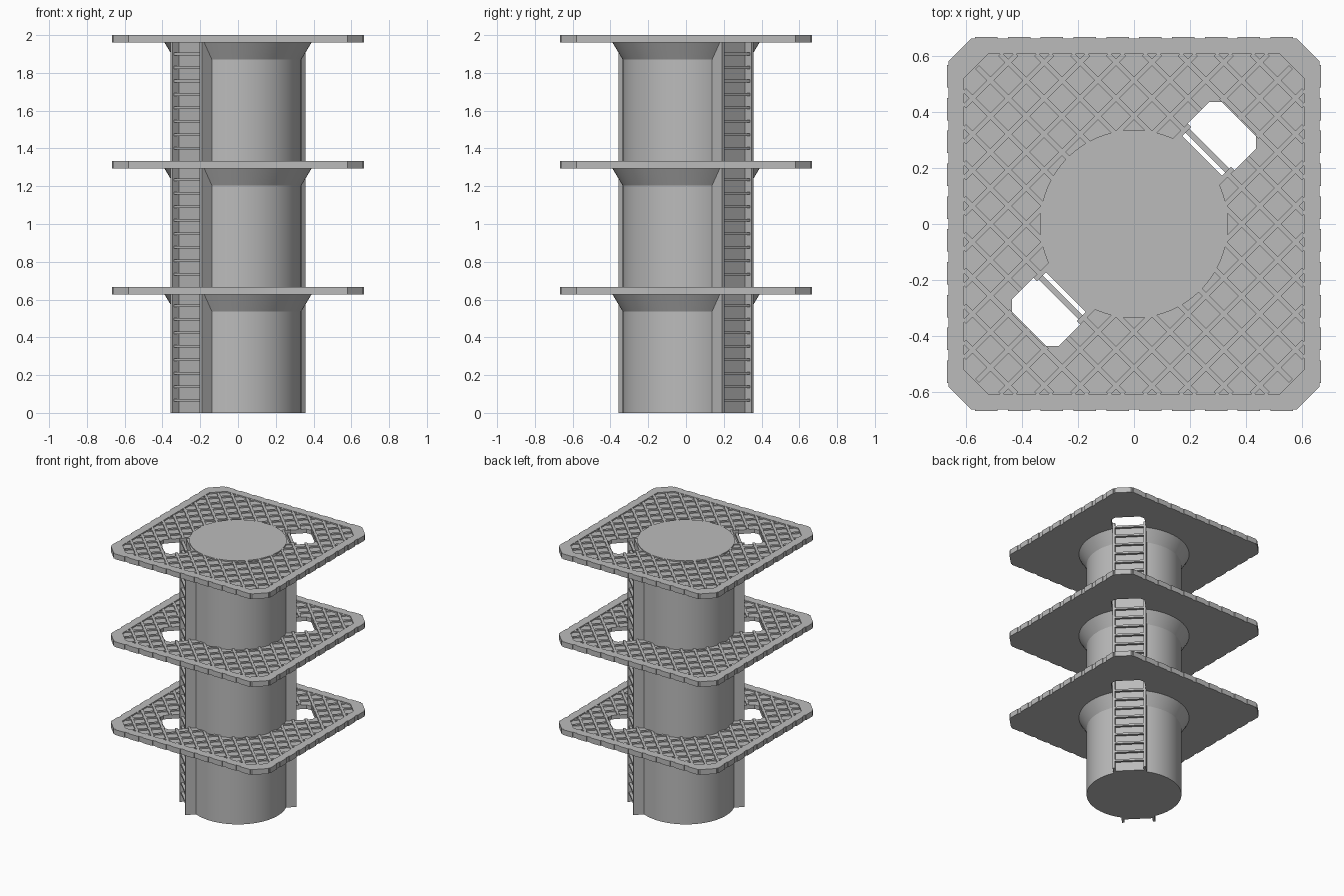
import bpy, bmesh, math
from mathutils import Matrix, Vector

cube = bpy.data.objects.get("Cube")
if cube:
    bpy.data.objects.remove(cube, do_unlink=True)

grey = bpy.data.materials.new("concrete_grey")
grey.use_nodes = True
COLOUR = (0.5, 0.5, 0.5, 1)
grey.diffuse_color = COLOUR
grey.node_tree.nodes["Principled BSDF"].inputs["Base Color"].default_value = COLOUR

LEVEL = 2 / 3            # storey height
R = 0.335                # column radius
SLAB = 0.04              # floor thickness
GRID = 0.0905            # spacing of the floor ribs
SLOT, SLOT_END = 0.118, 0.528
DIAG = Matrix.Rotation(math.radians(45), 4, 'Z')   # local x runs along the ladder diagonal


def finish(bm, name, smooth=False):
    bmesh.ops.recalc_face_normals(bm, faces=bm.faces)
    mesh = bpy.data.meshes.new(name)
    bm.to_mesh(mesh)
    bm.free()
    mesh.materials.append(grey)
    ob = bpy.data.objects.new(name, mesh)
    bpy.context.collection.objects.link(ob)
    if smooth:
        bpy.ops.object.select_all(action='DESELECT')
        ob.select_set(True)
        bpy.context.view_layer.objects.active = ob
        bpy.ops.object.shade_smooth_by_angle(angle=math.radians(30))
    return ob


def box(bm, x, y, z, turn=Matrix()):
    """Box from (min, max) ranges, turned about the centre axis."""
    size = Matrix.Diagonal((x[1] - x[0], y[1] - y[0], z[1] - z[0], 1))
    mid = Matrix.Translation((sum(x) / 2, sum(y) / 2, sum(z) / 2))
    bmesh.ops.create_cube(bm, size=1, matrix=turn @ mid @ size)


def prism(bm, points, z0, z1, turn=Matrix()):
    base = bm.faces.new([bm.verts.new(turn @ Vector((x, y, z0))) for x, y in points])
    top = bmesh.ops.extrude_face_region(bm, geom=[base])["geom"]
    bmesh.ops.translate(bm, vec=(0, 0, z1 - z0), verts=[g for g in top if isinstance(g, bmesh.types.BMVert)])


def octagon(half, cut):
    """Square outline with chamfered corners."""
    pts = []
    for k in range(4):
        c, s = round(math.cos(k * math.pi / 2)), round(math.sin(k * math.pi / 2))
        for x, y in ((half, cut), (cut, half)):
            pts.append((x * c - y * s, x * s + y * c))
    return pts


def cut(ob, cutter):
    mod = ob.modifiers.new("ladder_slot", 'BOOLEAN')
    mod.operation, mod.object, mod.solver = 'DIFFERENCE', cutter, 'EXACT'
    bpy.ops.object.select_all(action='DESELECT')
    ob.select_set(True)
    bpy.context.view_layer.objects.active = ob
    bpy.ops.object.modifier_apply(modifier=mod.name)


# central column
bm = bmesh.new()
bmesh.ops.create_cone(bm, cap_ends=True, segments=64, radius1=R, radius2=R, depth=2,
                      matrix=Matrix.Translation((0, 0, 1)))
finish(bm, "column", True)

# slot cutter for both ladders
bm = bmesh.new()
c = 0.03
outline = [(0.25, -SLOT), (SLOT_END - c, -SLOT), (SLOT_END, c - SLOT),
           (SLOT_END, SLOT - c), (SLOT_END - c, SLOT), (0.25, SLOT)]
for side in (0, math.pi):
    prism(bm, outline, -0.3, 0.1, DIAG @ Matrix.Rotation(side, 4, 'Z'))
cutter = finish(bm, "slot_cutter")
cutter.hide_render = True

# floor slab, top surface at local z = 0
bm = bmesh.new()
prism(bm, octagon(0.661, 0.58), -SLAB, -0.01)
slab = finish(bm, "floor_slab")
cut(slab, cutter)

# flared collar under the floor
bm = bmesh.new()
bmesh.ops.create_cone(bm, cap_ends=True, segments=64, radius1=R, radius2=0.389, depth=0.09,
                      matrix=Matrix.Translation((0, 0, -SLAB - 0.045)))
collar = finish(bm, "collar", True)
cut(collar, cutter)
bpy.data.objects.remove(cutter, do_unlink=True)

# raised rim around the floor
bm = bmesh.new()
loops = [[bm.verts.new((x, y, z)) for x, y in octagon(h, k)]
         for h, k, z in ((0.605, 0.52, -0.01), (0.605, 0.52, 0),
                         (0.661, 0.58, 0), (0.661, 0.58, -0.01))]
for a, b in zip(loops, loops[1:] + loops[:1]):
    for i in range(8):
        j = (i + 1) % 8
        bm.faces.new((a[i], a[j], b[j], b[i]))
rim = finish(bm, "floor_rim")

# edge blocks along the four sides and plain corner blocks
bm = bmesh.new()
for k in range(4):
    turn = Matrix.Rotation(k * math.pi / 2, 4, 'Z')
    for i in range(10):
        mid = (i - 4.5) * 0.117
        box(bm, (0.65, 0.667), (mid - 0.04, mid + 0.04), (-SLAB, 0), turn)
edges = finish(bm, "edge_blocks")

# diagonal lattice of ribs, kept clear of the ladder slots
bm = bmesh.new()
W = 0.009
for k in range(-8, 9):
    u = k * GRID
    end = min(0.856 - abs(u), 0.79)
    along = SLOT_END if abs(u) < SLOT + W else 0.25 if abs(u) < 0.2 else 0
    across = SLOT if 0.25 < abs(u) < SLOT_END + W else 0
    for s in (1, -1):
        if along < end:
            box(bm, sorted((s * along, s * end)), (u - W, u + W), (-0.012, -0.001), DIAG)
        if across < end:
            box(bm, (u - W, u + W), sorted((s * across, s * end)), (-0.012, -0.001), DIAG)
ribs = finish(bm, "floor_ribs")

# repeat the floor parts on every storey
for part in (slab, collar, rim, edges, ribs):
    part.location.z = LEVEL
    for n in (2, 3):
        copy = part.copy()
        copy.location.z = n * LEVEL
        bpy.context.collection.objects.link(copy)

# ladders: two rails, a back plate and rungs
for side, name in ((0, "back_left_ladder"), (math.pi, "front_right_ladder")):
    turn = DIAG @ Matrix.Rotation(side, 4, 'Z')
    bm = bmesh.new()
    for s in (1, -1):
        box(bm, (0.3, 0.389), sorted((s * 0.1, s * SLOT)), (0, 1.998), turn)
    box(bm, (0.31, 0.343), (-0.1, 0.1), (0, 1.995), turn)
    for n in range(3):
        for i in range(9):
            z = n * LEVEL + 0.067 + i * 0.0714
            box(bm, (0.36, 0.38), (-0.1, 0.1), (z - 0.007, z + 0.007), turn)
    finish(bm, name)
